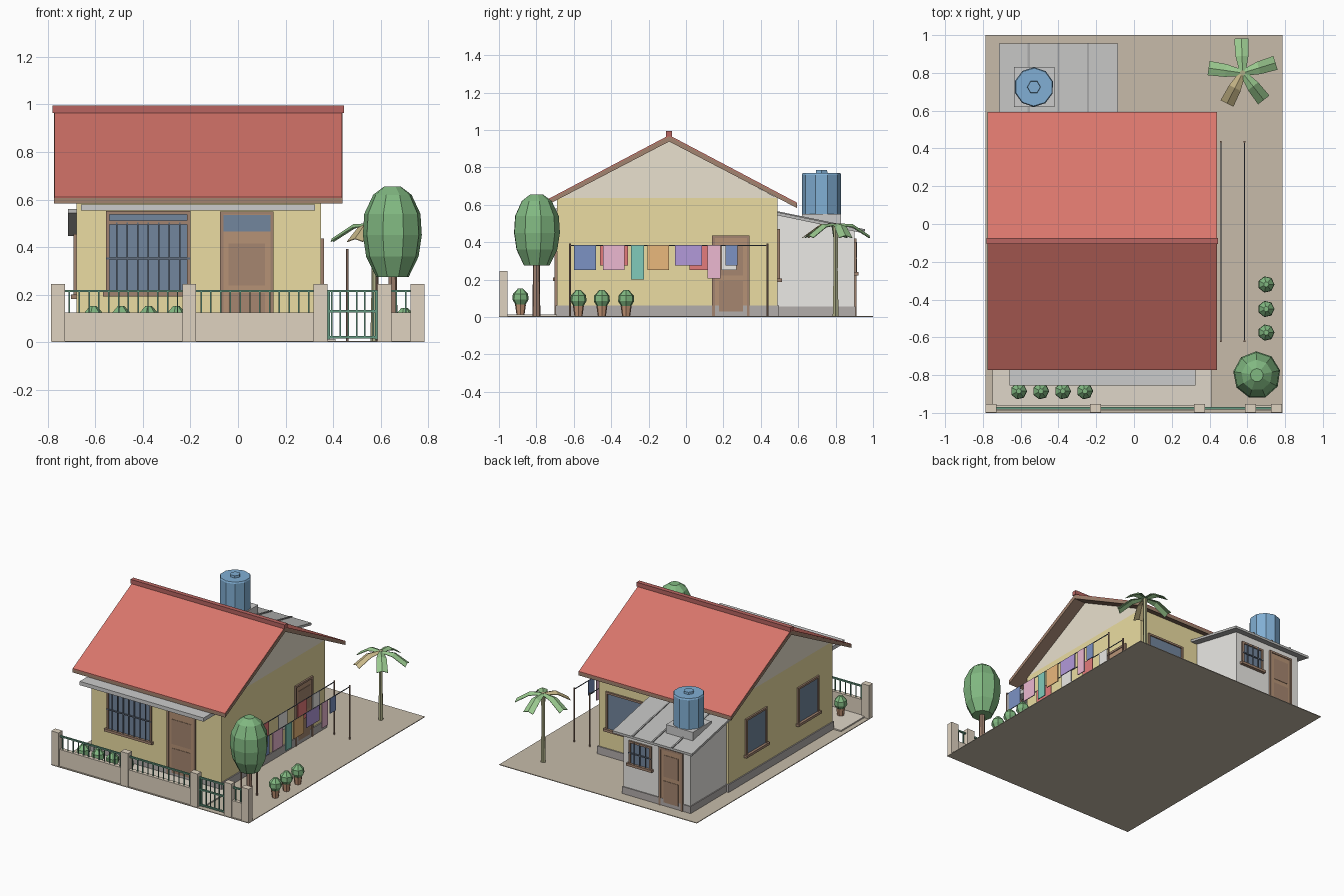
import bpy, math
from mathutils import Matrix, Vector

if "Cube" in bpy.data.objects:
    bpy.data.objects.remove(bpy.data.objects["Cube"])

COL = dict(yellow=(.83,.72,.36), cream=(.82,.75,.62), red=(.69,.18,.15), darkred=(.48,.13,.12),
           brown=(.36,.23,.16), door=(.47,.29,.18), panel=(.38,.24,.16), glass=(.17,.24,.34), iron=(.12,.15,.2),
           plinth=(.45,.42,.41), soil=(.57,.50,.40), porch=(.74,.67,.58), fence=(.74,.65,.53),
           green=(.13,.32,.22), leaf=(.22,.48,.22), palm=(.32,.58,.27), dry=(.58,.48,.25),
           white=(.83,.82,.79), slab=(.82,.82,.82), sheet=(.5,.5,.49), rib=(.35,.35,.35), blue=(.22,.43,.66),
           pot=(.55,.3,.18), trunk=(.35,.22,.16), ptrunk=(.42,.42,.24), navy=(.2,.29,.55),
           pink=(.84,.48,.64), teal=(.22,.6,.5), orange=(.82,.48,.2), purple=(.45,.32,.7), scarlet=(.78,.2,.2))
I = Matrix.Identity(4)

def mat(c):
    m = bpy.data.materials.get(c)
    if not m:
        m = bpy.data.materials.new(c)
        m.diffuse_color = (*COL[c], 1)
        m.use_nodes = True
        m.node_tree.nodes["Principled BSDF"].inputs["Base Color"].default_value = m.diffuse_color
    return m

def mesh(name, verts, faces, c, M=I):
    me = bpy.data.meshes.new(name)
    me.from_pydata([M @ Vector(v) for v in verts], [], faces)
    me.materials.append(mat(c))
    o = bpy.data.objects.new(name, me)
    bpy.context.collection.objects.link(o)
    return o

def prism(name, pts, x0, x1, c):
    """Extrude a (y, z) profile, anticlockwise seen from +x, along x."""
    n = len(pts)
    v = [(x0, *p) for p in pts] + [(x1, *p) for p in pts]
    f = [(i, (i+1) % n, n+(i+1) % n, n+i) for i in range(n)]
    return mesh(name, v, f + [tuple(range(n))[::-1], tuple(range(n, 2*n))], c)

def box(name, x0, x1, y0, y1, z0, z1, c, M=I):
    v = [(x, y, z) for x in (x0, x1) for y in (y0, y1) for z in (z0, z1)]
    f = [(0,1,3,2), (4,6,7,5), (0,4,5,1), (2,3,7,6), (0,2,6,4), (1,5,7,3)]
    return mesh(name, v, f, c, M)

def lathe(name, x, y, prof, n, c, turn=0):
    """Closed faceted solid from (radius, z) rings."""
    v = [(x + r*math.cos(turn + math.tau*i/n), y + r*math.sin(turn + math.tau*i/n), z)
         for r, z in prof for i in range(n)]
    f = [(k*n+i, k*n+(i+1) % n, (k+1)*n+(i+1) % n, (k+1)*n+i)
         for k in range(len(prof)-1) for i in range(n)]
    f += [tuple(range(n))[::-1], tuple(range((len(prof)-1)*n, len(prof)*n))]
    return mesh(name, v, f, c)

def wall_frame(x, y, deg):
    """Local x runs along the wall, local -y points outwards."""
    return Matrix.Translation((x, y, 0)) @ Matrix.Rotation(math.radians(deg), 4, 'Z')

def surround(name, a, b, z0, z1, M, t=.014, sill=True):
    box(name + "_jamb_a", a, a+t, -.012, .005, z0, z1, 'brown', M)
    box(name + "_jamb_b", b-t, b, -.012, .005, z0, z1, 'brown', M)
    box(name + "_head", a, b, -.012, .005, z1-t, z1, 'brown', M)
    if sill:
        box(name + "_sill", a-.012, b+.012, -.022, .005, z0-.008, z0+.01, 'brown', M)

def window(name, a, b, z0, z1, M, bars=0, transom=None):
    surround(name, a, b, z0, z1, M)
    box(name + "_glass", a+.005, b-.005, -.004, .004, z0, z1-.005, 'glass', M)
    top = transom or z1
    if transom:
        box(name + "_transom", a, b, -.012, .004, top-.008, top+.008, 'brown', M)
    for i in range(bars):
        x = a + (b-a)*(i+1)/(bars+1)
        box(name + "_bar", x-.003, x+.003, -.014, -.008, z0, top, 'iron', M)
    if bars:
        m = (z0+top)/2
        box(name + "_crossbar", a, b, -.015, -.008, m-.004, m+.004, 'iron', M)

def door(name, a, b, z1, M, transom=0):
    surround(name, a, b, .005, z1, M, sill=False)
    leaf = z1 - transom
    box(name + "_leaf", a+.01, b-.01, -.006, .004, .005, z1-.01, 'door', M)
    if transom:
        box(name + "_transom_glass", a+.012, b-.012, -.009, .004, leaf, z1-.016, 'glass', M)
    h = (leaf - .07) / 2
    for i in range(2):
        z = .03 + i*(h+.01)
        box(name + "_panel", a+.036, b-.036, -.009, .004, z, z+h-.02, 'panel', M)

# Ground and porch floor
box("ground", -.785, .785, -1, 1, 0, .005, 'soil')
box("porch_floor", -.75, .41, -.97, -.69, .004, .014, 'porch')

# House body, plinth and gables
box("house_walls", -.68, .35, -.69, .49, .004, .635, 'yellow')
box("house_plinth", -.688, .358, -.698, .498, .004, .06, 'plinth')
prism("gable", [(-.69, .635), (.49, .635), (-.1, .945)], -.68, .35, 'cream')

# Pitched roof: brown deck, red sheet on each slope, ridge cap
RY, RZ, EY, S = -.09, .968, .683, .528
for s, side, c in ((-1, "front", 'red'), (1, "back", 'red')):
    eave = RZ - S*EY
    deck = [(RY, RZ-.03), (RY+s*EY, eave-.025), (RY+s*EY, eave-.002), (RY, RZ-.002)]
    sheet = [(RY, RZ-.003), (RY+s*EY, eave-.003), (RY+s*EY, eave+.004), (RY, RZ+.004)]
    if s < 0:
        deck.reverse(); sheet.reverse()
    prism(side + "_roof_deck", deck, -.775, .44, 'brown')
    prism(side + "_roof_sheet", sheet, -.773, .438, c)
box("ridge_cap", -.78, .445, RY-.016, RY+.016, .965, .995, 'darkred')
box("front_awning", -.66, .325, -.855, -.69, .553, .58, 'slab')

# Openings of the house
front, right = wall_frame(0, -.69, 0), wall_frame(.35, 0, 90)
left, back = wall_frame(-.68, 0, -90), wall_frame(0, .49, 180)
window("front_window", -.555, -.2, .2, .552, front, bars=7, transom=.503)
door("front_door", -.075, .15, .55, front, transom=.085)
door("side_door", .14, .34, .435, right)
window("left_window_a", -.3, -.06, .19, .455, left)
window("left_window_b", .29, .53, .19, .455, left)
window("back_window", -.29, .01, .195, .47, back)

# Wash house with lean-to roof
prism("wash_house_walls", [(.49, .004), (.9, .004), (.9, .462), (.49, .548)], -.665, -.135, 'white')
box("wash_house_plinth", -.672, -.128, .49, .907, .004, .055, 'plinth')
prism("wash_house_roof", [(.49, .543), (.955, .446), (.955, .463), (.49, .56)], -.715, -.085, 'sheet')
for x in (-.557, -.4, -.243):
    prism("roof_rib", [(.49, .556), (.957, .46), (.957, .469), (.49, .565)], x-.006, x+.006, 'rib')
shed = wall_frame(0, .9, 180)
window("wash_house_window", .18, .36, .23, .4, shed, bars=3)
door("wash_house_door", .42, .61, .42, shed)

# Water tank on its base
box("tank_base", -.635, -.422, .62, .83, .485, .55, 'slab')
lathe("water_tank", -.53, .725, [(.105, .55), (.105, .76), (.1, .77)], 10, 'blue', .3)
lathe("tank_lid", -.53, .725, [(.036, .768), (.034, .785)], 6, 'blue')

# Front fence: posts, low walls, railings, gate
for x in (-.757, -.205, .347, .617, .755):
    box("fence_post", x-.029, x+.029, -.998, -.954, .004, .245, 'fence')

def railing(name, a, b, z0, rails, n):
    for z in rails:
        box(name + "_rail", a, b, -.982, -.97, z-.005, z+.005, 'green')
    for i in range(n):
        x = a + (b-a)*(i+.5)/n
        box(name + "_picket", x-.003, x+.003, -.979, -.973, z0, rails[-1], 'green')

for a, b, n in ((-.73, -.234, 12), (-.176, .318, 12), (.646, .726, 2)):
    box("fence_wall", a, b, -.99, -.962, .004, .125, 'fence')
    railing("fence", a, b, .12, (.215,), n)
railing("gate", .378, .586, .015, (.02, .13, .215), 6)
for x in (.382, .582):
    box("gate_stile", x-.005, x+.005, -.982, -.97, .012, .22, 'green')

# Clothes lines: posts, wires and laundry (y0, y1, bottom, colour)
wash = {.585: [(-.6, -.48, .25, 'navy'), (-.445, -.33, .25, 'pink'), (-.295, -.225, .2, 'teal'),
               (-.205, -.09, .25, 'orange'), (-.06, .085, .275, 'purple'), (.115, .185, .205, 'pink'),
               (.21, .275, .275, 'navy')],
        .46: [(-.46, -.31, .275, 'scarlet'), (-.2, -.1, .26, 'white'), (.02, .12, .25, 'scarlet'),
              (.19, .27, .25, 'white')]}
for x, items in wash.items():
    for y in (-.62, .435):
        lathe("line_post", x, y, [(.006, .004), (.006, .392)], 6, 'trunk')
    box("clothes_line", x-.002, x+.002, -.62, .44, .38, .385, 'iron')
    for y0, y1, z, c in items:
        box("laundry", x-.003, x+.003, y0, y1, z, .383, c)

# Garden tree
lathe("tree_trunk", .65, -.8, [(.022, .004), (.018, .32)], 7, 'trunk')
lathe("tree_crown", .65, -.8, [(.07, .275), (.112, .36), (.126, .45), (.12, .54), (.082, .62), (.035, .655)],
      9, 'leaf', .2)

# Potted shrubs
spots = [(x, -.885, .012) for x in (-.61, -.493, -.377, -.26)] + [(.7, y, .004) for y in (-.575, -.45, -.32)]
for x, y, z in spots:
    lathe("pot", x, y, [(.022, z), (.03, z+.055)], 7, 'pot')
    lathe("shrub", x, y, [(.022, z+.045), (.044, z+.08), (.042, z+.11), (.014, z+.14)], 7, 'leaf')

# Palm with five folded, drooping fronds
PX, PY = .575, .8
lathe("palm_trunk", PX, PY, [(.018, .004), (.013, .25), (.015, .5)], 6, 'ptrunk')
for deg, c in ((92, 'palm'), (17, 'palm'), (-52, 'palm'), (-117, 'dry'), (172, 'palm')):
    M = Matrix.Translation((PX, PY, 0)) @ Matrix.Rotation(math.radians(deg), 4, 'Z')
    v = []
    for r, w, z, drop in ((0, .016, .5, .006), (.09, .034, .497, .015), (.182, .038, .436, .012)):
        v += [(r, -w, z-drop), (r, 0, z), (r, w, z-drop)]
    f = [(k+j, k+3+j, k+4+j, k+1+j) for k in (0, 3) for j in (0, 1)]
    o = mesh("palm_frond", v, f, c, M)
    o.modifiers.new("thickness", 'SOLIDIFY').thickness = .004
